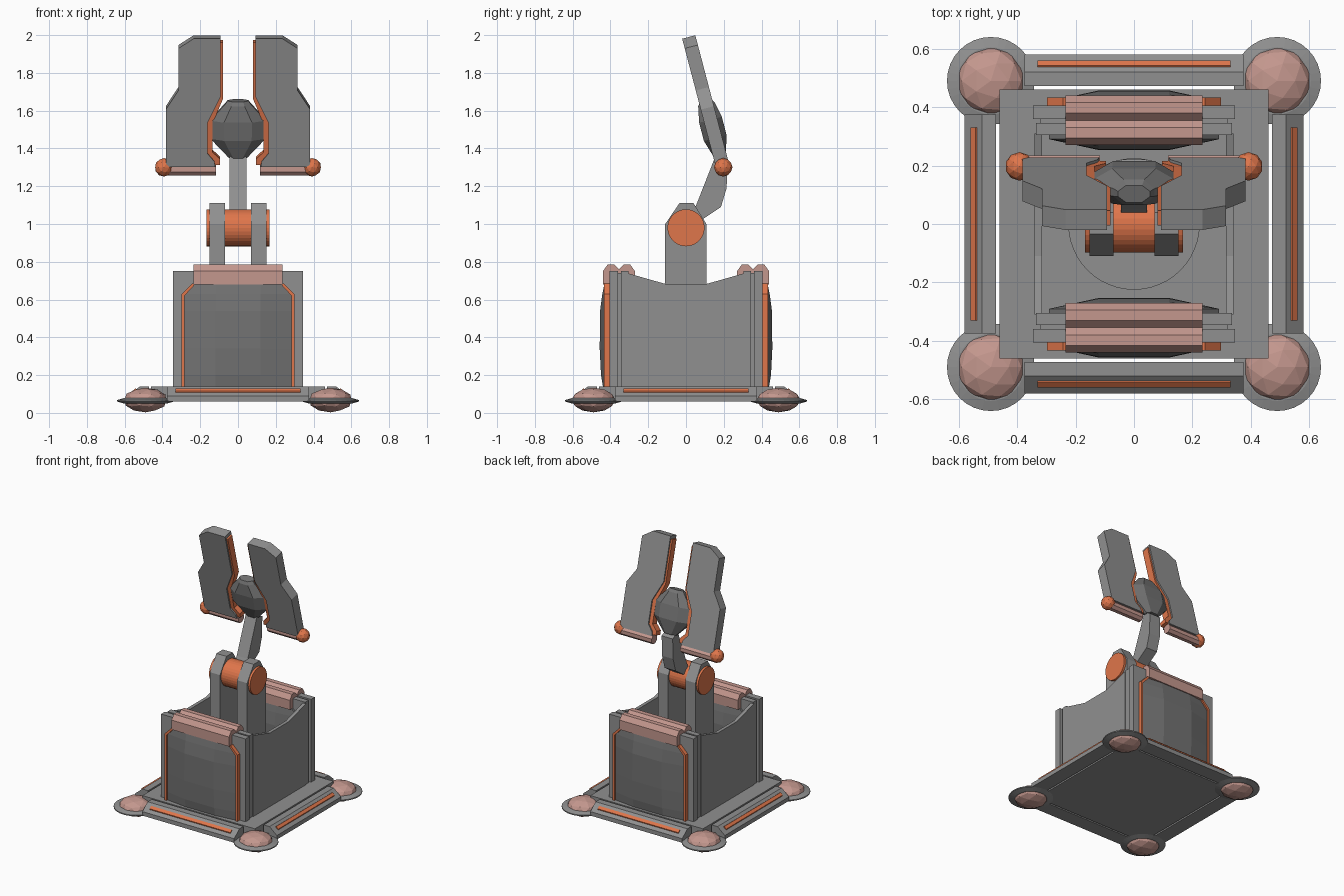
import bpy, bmesh
from math import radians, cos, sin, pi
from mathutils import Matrix

if "Cube" in bpy.data.objects:
    bpy.data.objects.remove(bpy.data.objects["Cube"])


def material(name, rgb):
    m = bpy.data.materials.new(name)
    m.diffuse_color = (*rgb, 1)
    m.use_nodes = True
    m.node_tree.nodes["Principled BSDF"].inputs["Base Color"].default_value = m.diffuse_color
    return m


ORANGE = material("orange", (0.74, 0.18, 0.07))
PINK = material("dusty_pink", (0.55, 0.31, 0.27))
GREY = material("mid_grey", (0.28, 0.28, 0.28))
DARK = material("dark_grey", (0.17, 0.17, 0.17))


def finish(name, bm, mat=None, matrix=None):
    if matrix:
        bm.transform(matrix)
    bmesh.ops.recalc_face_normals(bm, faces=bm.faces)
    me = bpy.data.meshes.new(name)
    bm.to_mesh(me)
    bm.free()
    ob = bpy.data.objects.new(name, me)
    bpy.context.collection.objects.link(ob)
    me.materials.append(mat or GREY)
    return ob


def loft(name, rings, mat=None, matrix=None):
    """Skin a list of equally long vertex rings and cap both ends."""
    bm = bmesh.new()
    vs = [[bm.verts.new(p) for p in r] for r in rings]
    n = len(vs[0])
    for a, b in zip(vs, vs[1:]):
        for i in range(n):
            j = (i + 1) % n
            bm.faces.new((a[i], a[j], b[j], b[i]))
    bm.faces.new(vs[0])
    bm.faces.new(vs[-1])
    return finish(name, bm, mat, matrix)


def prism(name, pts, axis, lo, hi, mat=None, matrix=None):
    """Extrude a 2D profile along an axis."""
    place = {"x": lambda p, d: (d, p[0], p[1]),
             "y": lambda p, d: (p[0], d, p[1]),
             "z": lambda p, d: (p[0], p[1], d)}[axis]
    return loft(name, [[place(p, d) for p in pts] for d in (lo, hi)], mat, matrix)


def box(name, x0, x1, y0, y1, z0, z1, mat=None, matrix=None):
    return prism(name, [(x0, y0), (x1, y0), (x1, y1), (x0, y1)], "z", z0, z1, mat, matrix)


def circle(r, n, cx=0, cy=0, off=0.0):
    return [(cx + r * cos(2 * pi * (i + off) / n), cy + r * sin(2 * pi * (i + off) / n))
            for i in range(n)]


def ball(name, loc, r, rz, mat):
    bm = bmesh.new()
    bmesh.ops.create_icosphere(bm, subdivisions=2, radius=1)
    m = Matrix.Translation(loc) @ Matrix.Diagonal((r, r, rz, 1))
    return finish(name, bm, mat, m)


# Base plate and turntable disc
box("base_plate", -.46, .46, -.46, .46, .06, .14)
prism("turntable", circle(.225, 48), "z", .13, .15)

# Four bevelled base rails with light strips
for k in range(4):
    R = Matrix.Rotation(k * pi / 2, 4, "Z")
    prism(f"base_rail_{k}", [(-.58, .06), (-.58, .09), (-.52, .14), (-.472, .14), (-.472, .06)],
          "x", -.375, .375, None, R)
    prism(f"rail_strip_{k}", [(-.558, .106), (-.56, .115), (-.543, .13), (-.535, .125)],
          "x", -.33, .33, ORANGE, R)

# Corner feet: thin lens disc with low-poly dome
for sx in (-1, 1):
    for sy in (-1, 1):
        M = Matrix.Translation((sx * .49, sy * .49, 0))
        rings = [[(x, y, z) for x, y in circle(r, 32)]
                 for r, z in ((.115, .05), (.15, .06), (.15, .068), (.115, .078))]
        loft(f"foot_disc_{sx}_{sy}", rings, None, M)
        ball(f"foot_dome_{sx}_{sy}", (sx * .49, sy * .49, .068), .117, .065, PINK)

# Housing side walls with dipped top edge
for s in (-1, 1):
    a, b = sorted((s * .315, s * .34))
    prism(f"side_wall_{s}", [(-.31, .14), (.31, .14), (.31, .74), (.11, .683),
                             (-.11, .683), (-.31, .74)], "x", a, b)

# Front and back housing ends
for tag, ang in (("front", pi), ("back", 0)):
    M = Matrix.Rotation(ang, 4, "Z") @ Matrix.Translation((0, .355, 0))
    box(f"{tag}_inner_slab", -.335, .335, -.05, -.01, .14, .75, None, M)
    box(f"{tag}_slab_core", -.32, .32, -.01, .005, .14, .74, None, M)
    box(f"{tag}_outer_slab", -.345, .345, .005, .05, .14, .752, None, M)
    # bulging armour panel
    rings = []
    for z, w, d in ((.14, .29, .085), (.2, .29, .095), (.34, .29, .102),
                    (.54, .29, .1), (.63, .29, .088), (.68, .235, .078)):
        half = [(w, .065), (.12, d), (-.12, d), (-w, .065)]
        rings.append([(x, y, z) for x, y in half + [(-x, -y) for x, y in half]])
    loft(f"{tag}_armour_panel", rings, DARK, M)
    # pink twin-ridged cap
    prism(f"{tag}_cap", [(-.085, .68), (.085, .68), (.085, .75), (.06, .785), (.025, .785),
                         (0, .76), (-.025, .785), (-.06, .785), (-.085, .75)],
          "x", -.235, .235, PINK, M)
    # orange trim along the panel edges
    for s in (-1, 1):
        pts = [(.283, .14), (.298, .14), (.298, .63), (.243, .685), (.228, .68), (.283, .62)]
        prism(f"{tag}_trim_{s}", [(s * x, z) for x, z in pts], "y", .045, .078, ORANGE, M)

# Yoke, pivot and arm
for s in (-1, 1):
    a, b = sorted((s * .07, s * .152))
    prism(f"yoke_{s}", [(-.11, .14), (.108, .14), (.108, 1.0), (.04, 1.11),
                        (-.035, 1.11), (-.11, 1.0)], "x", a, b)
prism("pivot_drum", circle(.098, 32, 0, .98), "x", -.168, .168, ORANGE)
prism("neck_arm", [(0, .99), (.08, 1.02), (.185, 1.09), (.215, 1.19), (.22, 1.34),
                   (.16, 1.37), (.05, 1.09)], "x", -.045, .045)

# Tilted head assembly: local z runs up along the fins
T = Matrix.Translation((0, .193, 1.31)) @ Matrix.Rotation(radians(14.7), 4, "X")

rings = []
for z, w, d in ((.045, .05, .03), (.15, .145, .062), (.25, .148, .062),
                (.335, .07, .045), (.355, .055, .03)):
    rings.append([(w, -d * .3, z), (w, d * .3, z), (w * .5, d, z), (-w * .5, d, z),
                  (-w, d * .3, z), (-w, -d * .3, z), (-w * .5, -d, z), (w * .5, -d, z)])
loft("head_core", rings, DARK, T)

for s in (-1, 1):
    fin = [(.092, .703), (.235, .703), (.315, .65), (.315, .42), (.382, .315), (.382, 0),
           (.12, 0), (.125, .03), (.162, .075), (.162, .24), (.092, .385)]
    prism(f"fin_{s}", [(s * x, z) for x, z in fin], "y", -.036, .036, None, T)
    # orange inner edge of the fin
    edge = [(.095, .68), (.08, .68), (.08, .37), (.135, .235), (.135, .08), (.095, .04),
            (.095, .01), (.125, .01), (.165, .075), (.165, .24), (.095, .39)]
    prism(f"fin_edge_{s}", [(s * x, z) for x, z in edge], "y", -.026, .026, ORANGE, T)
    # hinge rod and end ball
    a, b = sorted((s * .117, s * .39))
    prism(f"hinge_rod_{s}", circle(.034, 8, .203, 1.288, .5), "x", a, b, PINK)
    ball(f"hinge_ball_{s}", (s * .392, .197, 1.3), .049, .049, ORANGE)
